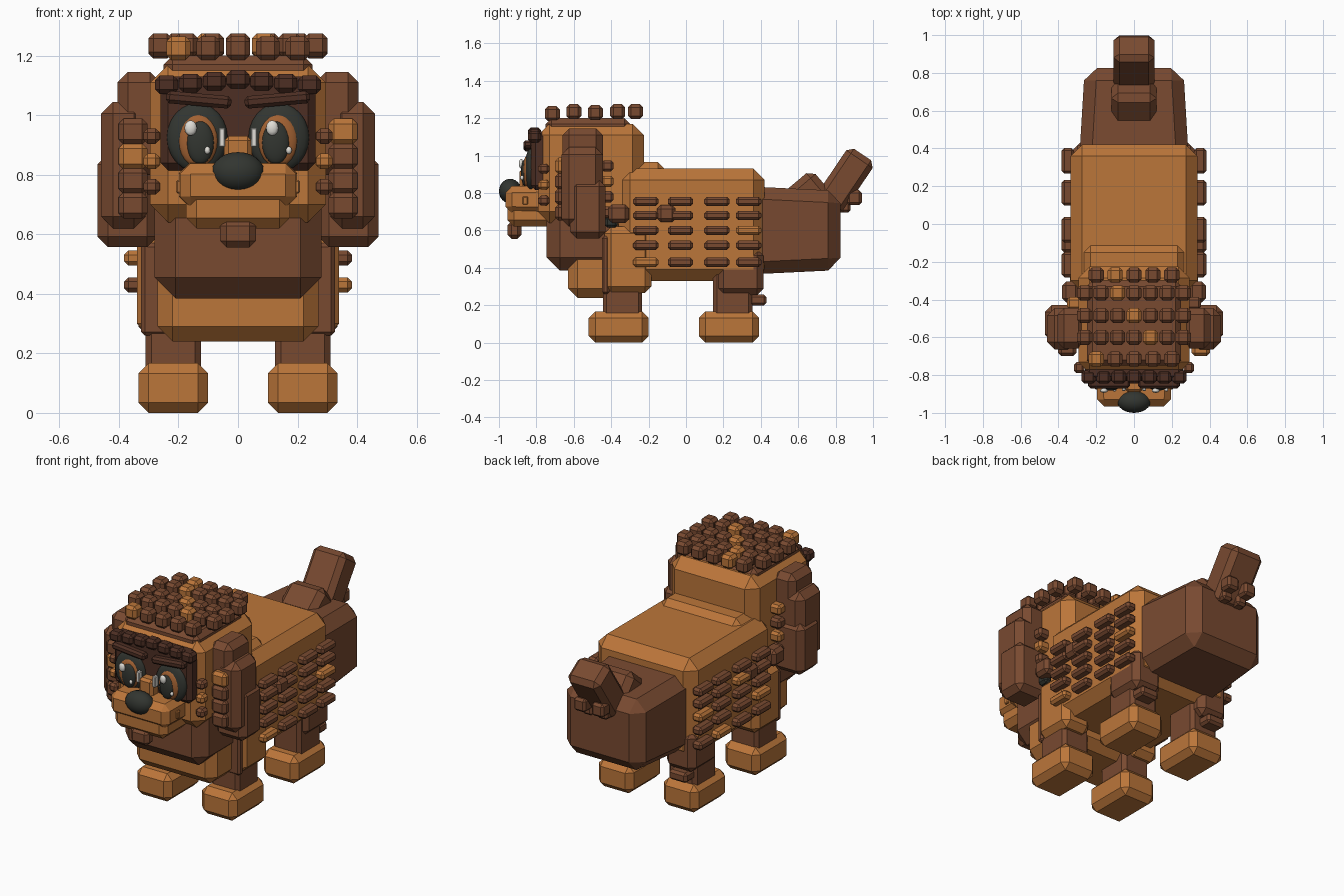
import bpy, bmesh, math
from mathutils import Euler, Vector

if "Cube" in bpy.data.objects:
    bpy.data.objects.remove(bpy.data.objects["Cube"])


def material(name, rgb):
    m = bpy.data.materials.new(name)
    m.diffuse_color = (*rgb, 1)
    m.use_nodes = True
    m.node_tree.nodes["Principled BSDF"].inputs["Base Color"].default_value = m.diffuse_color
    return m


TAN = material("golden tan", (0.50, 0.18, 0.042))
BROWN = material("chestnut brown", (0.19, 0.068, 0.030))
DARK = material("dark brown", (0.075, 0.028, 0.017))
BLACK = material("charcoal", (0.032, 0.036, 0.030))
IRIS = material("amber", (0.36, 0.12, 0.032))
WHITE = material("off white", (0.75, 0.73, 0.68))


def finish(bm, name, mat):
    me = bpy.data.meshes.new(name)
    bmesh.ops.recalc_face_normals(bm, faces=bm.faces)
    bm.to_mesh(me)
    bm.free()
    me.materials.append(mat)
    ob = bpy.data.objects.new(name, me)
    bpy.context.collection.objects.link(ob)
    return ob


def box(name, mat, x, y, z, bevel=0.02, mirror=False, rot=(0, 0, 0), taper=None):
    """Chamfered block from (min, max) ranges; taper = (axis, sign, factor)."""
    for s in ((1, -1) if mirror else (1,)):
        c = Vector((s * sum(x) / 2, sum(y) / 2, sum(z) / 2))
        size = (x[1] - x[0], y[1] - y[0], z[1] - z[0])
        bm = bmesh.new()
        bmesh.ops.create_cube(bm, size=1)
        for v in bm.verts:
            if taper and v.co[taper[0]] * taper[1] > 0:
                for i in range(3):
                    if i != taper[0]:
                        v.co[i] *= taper[2]
            v.co = Vector([a * b for a, b in zip(v.co, size)])
        bmesh.ops.bevel(bm, geom=bm.edges[:], offset=bevel, segments=1,
                        profile=0.5, affect='EDGES', clamp_overlap=True)
        r = Euler((rot[0], s * rot[1], s * rot[2])).to_matrix()
        for v in bm.verts:
            v.co = r @ v.co + c
        side = ("_right" if s > 0 else "_left") if mirror else ""
        finish(bm, name + side, mat)


def cube(name, mat, c, size, bevel=0.014, **kw):
    box(name, mat, *[(p - d / 2, p + d / 2) for p, d in zip(c, size)], bevel=bevel, **kw)


def ball(name, mat, c, r, seg=24):
    bm = bmesh.new()
    bmesh.ops.create_uvsphere(bm, u_segments=seg, v_segments=seg // 2, radius=1)
    for v in bm.verts:
        v.co = Vector([a * b + d for a, b, d in zip(v.co, r, c)])
    for f in bm.faces:
        f.smooth = True
    finish(bm, name, mat)


# Torso, rump and chest
box("torso", TAN, (-0.335, 0.335), (-0.36, 0.42), (0.33, 0.93), 0.06)
box("rump", BROWN, (-0.29, 0.29), (0.34, 0.825), (0.365, 0.835), 0.065, taper=(1, 1, 0.9))
box("neck", TAN, (-0.27, 0.27), (-0.45, -0.11), (0.6, 0.965), 0.04)
box("lower_chest", TAN, (-0.27, 0.27), (-0.63, -0.25), (0.24, 0.60), 0.05)
box("chest_bib", BROWN, (-0.28, 0.28), (-0.745, -0.34), (0.385, 0.76), 0.07)

# Tail
box("tail_base", BROWN, (-0.12, 0.12), (0.554, 0.734), (0.679, 0.899), 0.035,
    rot=(math.radians(-50), 0, 0))
box("tail", BROWN, (-0.108, 0.108), (0.764, 0.934), (0.695, 1.035), 0.03,
    rot=(math.radians(-34), 0, 0))
cube("tail_curl", BROWN, (0.06, 0.90, 0.775), (0.08, 0.08, 0.08), mirror=True)
cube("tail_curl_low", BROWN, (0.05, 0.845, 0.73), (0.07, 0.07, 0.07), mirror=True)
cube("tail_curl_middle", TAN, (0, 0.83, 0.76), (0.07, 0.06, 0.06))

# Legs and paws
for tag, y0 in (("front", -0.52), ("back", 0.07)):
    box(tag + "_paw", TAN, (0.10, 0.335), (y0, y0 + 0.32), (0, 0.168), 0.035, mirror=True)
    box(tag + "_leg", BROWN, (0.125, 0.31), (y0 + 0.075, y0 + 0.285), (0.12, 0.45), 0.02,
        mirror=True)
box("shoulder", TAN, (0.15, 0.34), (-0.435, -0.185), (0.265, 0.62), 0.035, mirror=True)
box("shoulder_front", BROWN, (0.19, 0.325), (-0.45, -0.41), (0.26, 0.57), 0.012, mirror=True)
box("thigh", BROWN, (0.14, 0.335), (0.165, 0.415), (0.255, 0.50), 0.035, mirror=True)
cube("heel_curl", BROWN, (0.24, 0.385, 0.228), (0.12, 0.09, 0.06), mirror=True)

# Rows of curls along both flanks
for r, z in enumerate((0.755, 0.68, 0.60, 0.52, 0.43)):
    for c, y in enumerate((-0.215, -0.03, 0.165, 0.335)):
        for s in (1, -1):
            tan = (r + 2 * c) % 5 == 3 if s < 0 else (r, c) in ((2, 3), (4, 0))
            cube("flank_curl", TAN if tan else BROWN, (s * 0.35, y, z), (0.065, 0.135, 0.05))
cube("side_tuft", BROWN, (0.35, -0.105, 0.69), (0.07, 0.10, 0.09), 0.02, mirror=True)
cube("neck_tuft", BROWN, (0.335, -0.36, 0.69), (0.09, 0.11, 0.10), 0.02, mirror=True)
cube("neck_tuft_dark", BLACK, (0.31, -0.40, 0.645), (0.05, 0.07, 0.06), mirror=True)

# Head
box("head", TAN, (-0.295, 0.295), (-0.79, -0.225), (0.64, 1.17), 0.06)
box("head_cap", BROWN, (-0.25, 0.25), (-0.75, -0.30), (1.10, 1.20), 0.03)
box("face_mask", DARK, (-0.26, 0.26), (-0.83, -0.72), (0.815, 1.13), 0.025)
box("nose_bridge", TAN, (-0.047, 0.047), (-0.89, -0.78), (0.80, 0.93), 0.015)
box("muzzle", TAN, (-0.2, 0.2), (-0.965, -0.72), (0.69, 0.84), 0.035, taper=(1, -1, 0.97))
box("jaw", TAN, (-0.175, 0.175), (-0.955, -0.70), (0.62, 0.76), 0.035)
box("chin_tuft", BROWN, (-0.06, 0.06), (-0.955, -0.88), (0.555, 0.65), 0.022)
cube("whisker_patch", TAN, (0.198, -0.86, 0.76), (0.02, 0.03, 0.045), 0.005, mirror=True)
ball("nose", BLACK, (0, -0.94, 0.81), (0.088, 0.06, 0.066))

# Eyes, glints and brows
for s in (1, -1):
    x = s * 0.137
    ball("eye", BLACK, (x, -0.83, 0.925), (0.102, 0.032, 0.115))
    ball("iris", IRIS, (x - s * 0.003, -0.848, 0.915), (0.067, 0.024, 0.088))
    ball("pupil", BLACK, (x - s * 0.01, -0.862, 0.908), (0.046, 0.020, 0.072))
    ball("glint", WHITE, (x - 0.022, -0.882, 0.957), (0.021, 0.012, 0.026), 12)
    ball("small_glint", WHITE, (x + 0.034, -0.877, 0.882), (0.010, 0.010, 0.013), 12)
cube("eye_corner", WHITE, (0.054, -0.868, 0.925), (0.021, 0.03, 0.065), 0.004, mirror=True)
cube("brow", DARK, (0.132, -0.845, 1.052), (0.22, 0.05, 0.042), 0.012,
     mirror=True, rot=(0, -0.09, 0))

# Fringe and curls on top of the head
for i in range(-3, 4):
    cube("fringe_curl", DARK, (i * 0.08, -0.81, 1.12 - 0.006 * abs(i)), (0.076, 0.07, 0.062), 0.015)
for y, z, n, step, tan in ((-0.27, 1.235, 2, 0.1, -1), (-0.365, 1.235, 3, 0.087, -1),
                           (-0.485, 1.23, 3, 0.087, 0), (-0.60, 1.235, 3, 0.087, 1),
                           (-0.715, 1.225, 2, 0.1, -2)):
    for i in range(-n, n + 1):
        cube("crown_curl", TAN if i == tan else BROWN, (i * step, y, z), (0.08, 0.08, 0.08), 0.017)

# Ears in three overlapping slabs
box("ear_upper", BROWN, (0.26, 0.405), (-0.66, -0.445), (0.80, 1.145), 0.035, mirror=True)
box("ear_middle", BROWN, (0.31, 0.46), (-0.665, -0.445), (0.62, 1.045), 0.04, mirror=True)
box("ear_lower", BROWN, (0.27, 0.472), (-0.62, -0.43), (0.557, 0.87), 0.035, mirror=True)
for i, z in enumerate((0.945, 0.862, 0.78, 0.697)):
    for s in (1, -1):
        tan = i == (0 if s > 0 else 1)
        cube("ear_front_curl", TAN if tan else BROWN, (s * 0.353, -0.665, z),
             (0.098, 0.07, 0.088), 0.018)
        cube("ear_back_curl", TAN if (i == 1) == (s > 0) and i < 3 else BROWN,
             (s * 0.315, -0.42, z), (0.08, 0.065, 0.06))
for z, m in ((0.93, BROWN), (0.845, TAN), (0.76, BROWN)):
    cube("cheek_curl", m, (0.29, -0.76, z), (0.055, 0.06, 0.052), mirror=True)
